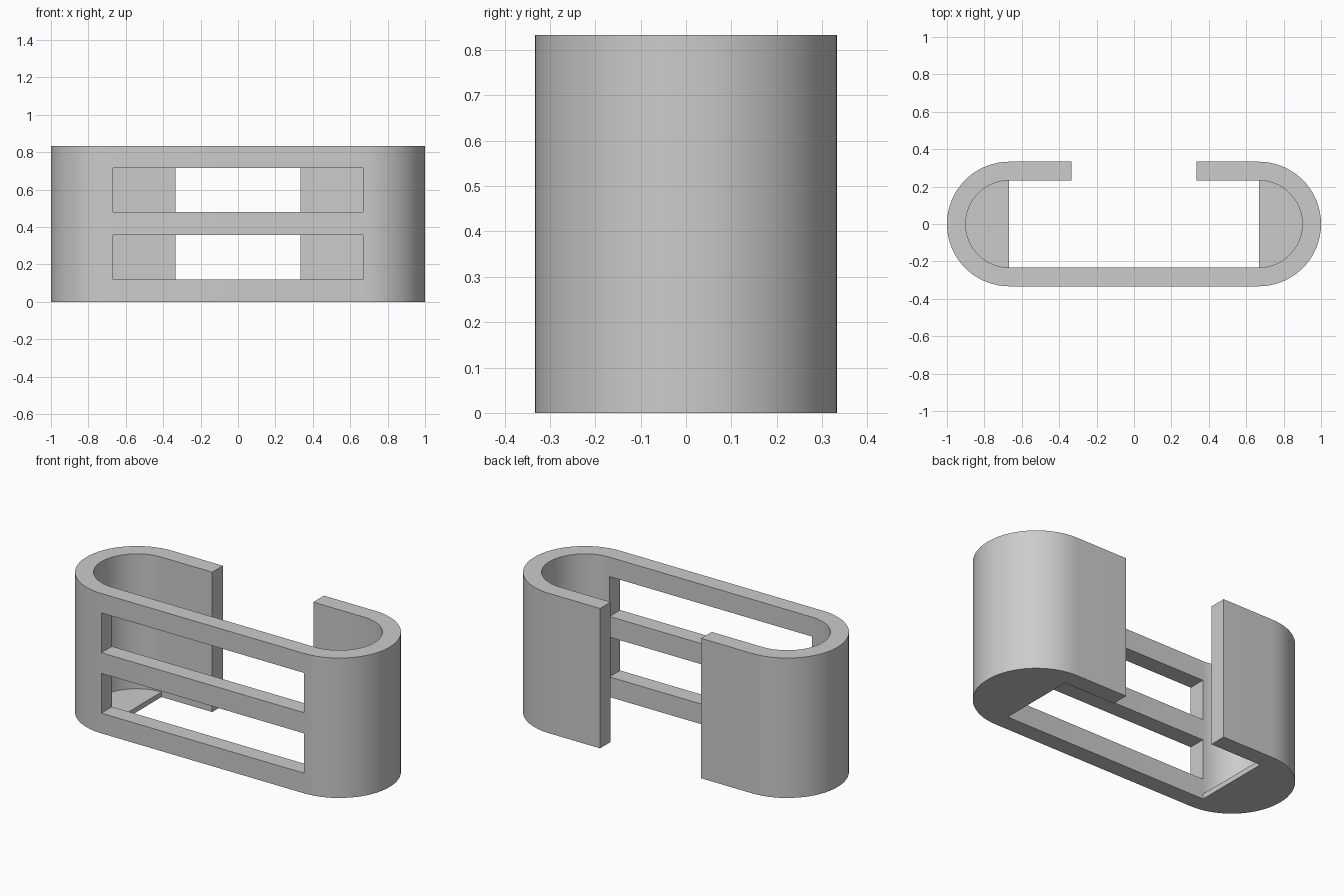
import bpy
import bmesh
from math import pi, cos, sin, radians

if "Cube" in bpy.data.objects:
    bpy.data.objects.remove(bpy.data.objects["Cube"], do_unlink=True)

HEIGHT = 0.833
END_X = 0.667      # centre of the rounded ends, also the window half width
GAP_X = 0.333      # half width of the rear opening
OUTER, INNER = 0.333, 0.233
FLOOR = 0.03
STEPS = 32

grey = bpy.data.materials.new("plain_grey")
grey.use_nodes = True
colour = (0.6, 0.6, 0.6, 1)
grey.diffuse_color = colour
grey.node_tree.nodes["Principled BSDF"].inputs["Base Color"].default_value = colour


def half_circle(side, radius):
    """Rounded end, running from back to front on the given side."""
    angles = [pi / 2 - pi * i / STEPS for i in range(STEPS + 1)]
    return [(side * (END_X + radius * cos(a)), radius * sin(a)) for a in angles]


def extrude(name, outline, bottom, top):
    """Solid prism from a flat outline."""
    bm = bmesh.new()
    face = bm.faces.new([bm.verts.new((x, y, bottom)) for x, y in outline])
    grown = bmesh.ops.extrude_face_region(bm, geom=[face])["geom"]
    moved = [v for v in grown if isinstance(v, bmesh.types.BMVert)]
    bmesh.ops.translate(bm, verts=moved, vec=(0, 0, top - bottom))
    bmesh.ops.recalc_face_normals(bm, faces=bm.faces)
    mesh = bpy.data.meshes.new(name)
    bm.to_mesh(mesh)
    bm.free()
    mesh.materials.append(grey)
    obj = bpy.data.objects.new(name, mesh)
    bpy.context.collection.objects.link(obj)
    return obj


def activate(obj):
    bpy.ops.object.select_all(action='DESELECT')
    obj.select_set(True)
    bpy.context.view_layer.objects.active = obj


# Wall: an open loop with rounded ends and a gap at the back
outer = [(GAP_X, OUTER)] + half_circle(1, OUTER) + half_circle(-1, OUTER)[::-1] + [(-GAP_X, OUTER)]
inner = [(GAP_X, INNER)] + half_circle(1, INNER) + half_circle(-1, INNER)[::-1] + [(-GAP_X, INNER)]
wall = extrude("curved_wall", outer + inner[::-1], 0, HEIGHT)

# Two long windows cut through the front
for label, low, high in (("lower", 0.12, 0.357), ("upper", 0.48, 0.717)):
    slot = [(-END_X, -0.5), (END_X, -0.5), (END_X, -0.15), (-END_X, -0.15)]
    cutter = extrude(label + "_window_cutter", slot, low, high)
    activate(wall)
    cut = wall.modifiers.new(label + "_window", 'BOOLEAN')
    cut.operation = 'DIFFERENCE'
    cut.solver = 'EXACT'
    cut.object = cutter
    bpy.ops.object.modifier_apply(modifier=cut.name)
    bpy.data.objects.remove(cutter, do_unlink=True)

activate(wall)
bpy.ops.object.shade_smooth_by_angle(angle=radians(30))

# Thin half-round floors inside both ends
for label, side in (("left", 1), ("right", -1)):
    floor = extrude(label + "_floor", half_circle(side, INNER), 0, FLOOR)
    activate(floor)
    bpy.ops.object.shade_smooth_by_angle(angle=radians(30))
